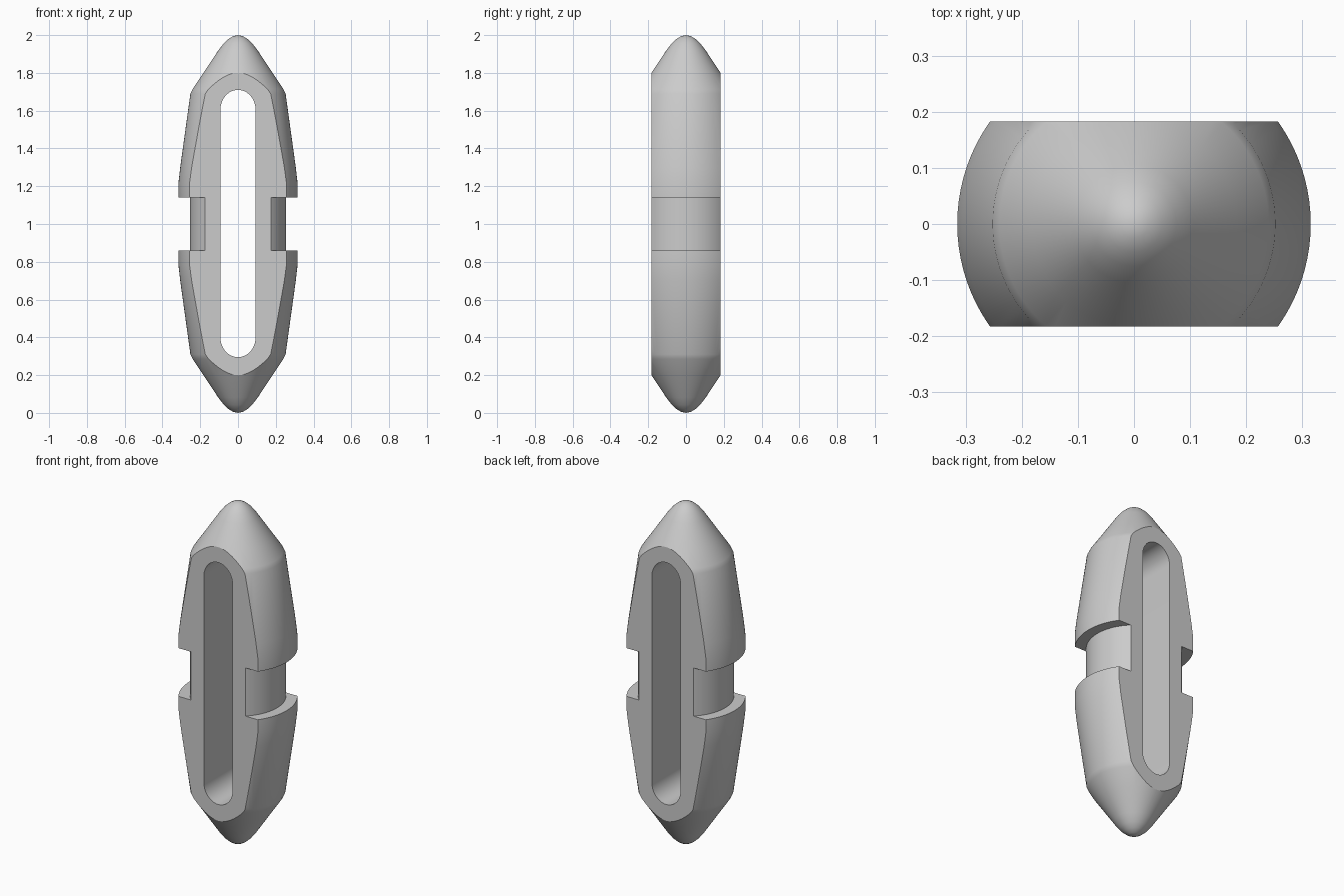
import bpy, bmesh, math

if "Cube" in bpy.data.objects:
    bpy.data.objects.remove(bpy.data.objects["Cube"])

HALF_Y = 0.183   # flat faces front and back
SEGMENTS = 96


def make_object(name, bm):
    bmesh.ops.recalc_face_normals(bm, faces=bm.faces)
    mesh = bpy.data.meshes.new(name)
    bm.to_mesh(mesh)
    bm.free()
    obj = bpy.data.objects.new(name, mesh)
    bpy.context.collection.objects.link(obj)
    return obj


def lathe(name, profile):
    bm = bmesh.new()
    verts = [bm.verts.new((r, 0, z)) for r, z in profile]
    edges = [bm.edges.new(p) for p in zip(verts, verts[1:])]
    bmesh.ops.spin(bm, geom=verts + edges, cent=(0, 0, 0), axis=(0, 0, 1),
                   angle=2 * math.pi, steps=SEGMENTS)
    bmesh.ops.remove_doubles(bm, verts=bm.verts, dist=1e-5)
    return make_object(name, bm)


def prism(name, outline, half_depth):
    bm = bmesh.new()
    face = bm.faces.new([bm.verts.new((x, -half_depth, z)) for x, z in outline])
    ext = bmesh.ops.extrude_face_region(bm, geom=[face])
    moved = [g for g in ext["geom"] if isinstance(g, bmesh.types.BMVert)]
    bmesh.ops.translate(bm, verts=moved, vec=(0, 2 * half_depth, 0))
    return make_object(name, bm)


def boolean(target, cutter, operation):
    mod = target.modifiers.new(operation, 'BOOLEAN')
    mod.operation, mod.object, mod.solver = operation, cutter, 'EXACT'
    bpy.context.view_layer.objects.active = target
    bpy.ops.object.modifier_apply(modifier=mod.name)
    bpy.data.objects.remove(cutter)


# Turned body: upper half mirrored about z = 1, with groove at the waist
upper = [(0.254, 1.141), (0.315, 1.141), (0.315, 1.22), (0.306, 1.30),
         (0.252, 1.69), (0.240, 1.715), (0.183, 1.80), (0.105, 1.918),
         (0.075, 1.957), (0.05, 1.98), (0.025, 1.995), (0, 2.0)]
profile = [(r, 2 - z) for r, z in reversed(upper)] + upper
body = lathe("slotted_body", profile)

# Flat front and back
slab = prism("flat_cutter", [(-1, -1), (1, -1), (1, 3), (-1, 3)], HALF_Y)
boolean(body, slab, 'INTERSECT')

# Long through slot with rounded ends
RX, RZ, N = 0.093, 0.105, 20
slot = []
for cz, start in ((1.605, 0), (0.4, math.pi)):
    for i in range(N + 1):
        a = start + math.pi * i / N
        slot.append((RX * math.cos(a), cz + RZ * math.sin(a)))
boolean(body, prism("slot_cutter", slot, 0.5), 'DIFFERENCE')

# Smooth shading with crisp edges
bpy.ops.object.select_all(action='DESELECT')
body.select_set(True)
bpy.context.view_layer.objects.active = body
bpy.ops.object.shade_smooth_by_angle(angle=math.radians(30))
